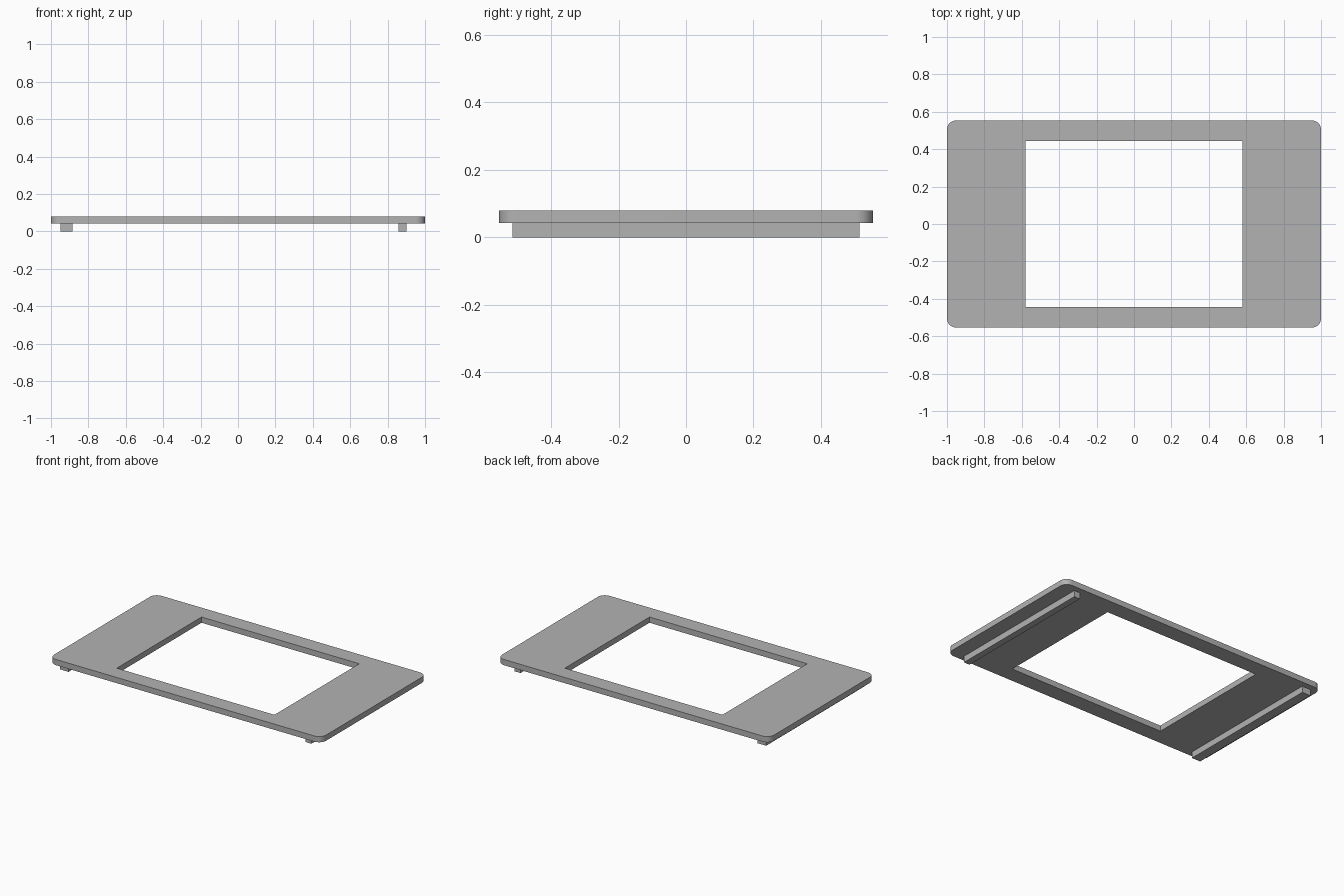
import bpy, bmesh
from math import sin, cos, pi, radians

cube = bpy.data.objects.get("Cube")
if cube:
    bpy.data.objects.remove(cube, do_unlink=True)

grey = bpy.data.materials.new("plain grey")
grey.use_nodes = True
colour = (0.45, 0.45, 0.45, 1)
grey.diffuse_color = colour
grey.node_tree.nodes["Principled BSDF"].inputs["Base Color"].default_value = colour

BASE, TOP = 0.042, 0.08


def rectangle(x0, x1, y0, y1):
    return [(x0, y0), (x1, y0), (x1, y1), (x0, y1)]


def rounded_rectangle(hx, hy, r, steps=10):
    points = []
    for corner, (sx, sy) in enumerate([(1, 1), (-1, 1), (-1, -1), (1, -1)]):
        for i in range(steps + 1):
            a = (corner + i / steps) * pi / 2
            points.append((sx * (hx - r) + r * cos(a), sy * (hy - r) + r * sin(a)))
    return points


def slab(name, loops, z0, z1):
    """Extrude an outline; any further loops become openings."""
    bm = bmesh.new()
    edges = []
    for loop in loops:
        verts = [bm.verts.new((x, y, z0)) for x, y in loop]
        edges += [bm.edges.new((v, verts[i - 1])) for i, v in enumerate(verts)]
    bmesh.ops.triangle_fill(bm, edges=edges, use_beauty=True)
    result = bmesh.ops.extrude_face_region(bm, geom=bm.faces[:], use_keep_orig=True)
    for v in [g for g in result["geom"] if isinstance(g, bmesh.types.BMVert)]:
        v.co.z = z1
    bmesh.ops.recalc_face_normals(bm, faces=bm.faces[:])
    mesh = bpy.data.meshes.new(name)
    bm.to_mesh(mesh)
    bm.free()
    mesh.materials.append(grey)
    obj = bpy.data.objects.new(name, mesh)
    bpy.context.collection.objects.link(obj)
    return obj


# Bezel plate with rounded corners and a rectangular opening
plate = slab("bezel_plate",
             [rounded_rectangle(1.0, 0.554, 0.05),
              rectangle(-0.58, 0.58, -0.445, 0.445)], BASE, TOP)
bpy.ops.object.select_all(action="DESELECT")
plate.select_set(True)
bpy.context.view_layer.objects.active = plate
bpy.ops.object.shade_smooth_by_angle(angle=radians(30))

# Mounting rails underneath, the right one wider
for name, x0, x1 in [("right_rail", -0.95, -0.886), ("left_rail", 0.857, 0.9)]:
    slab(name, [rectangle(x0, x1, -0.515, 0.515)], 0, BASE)
